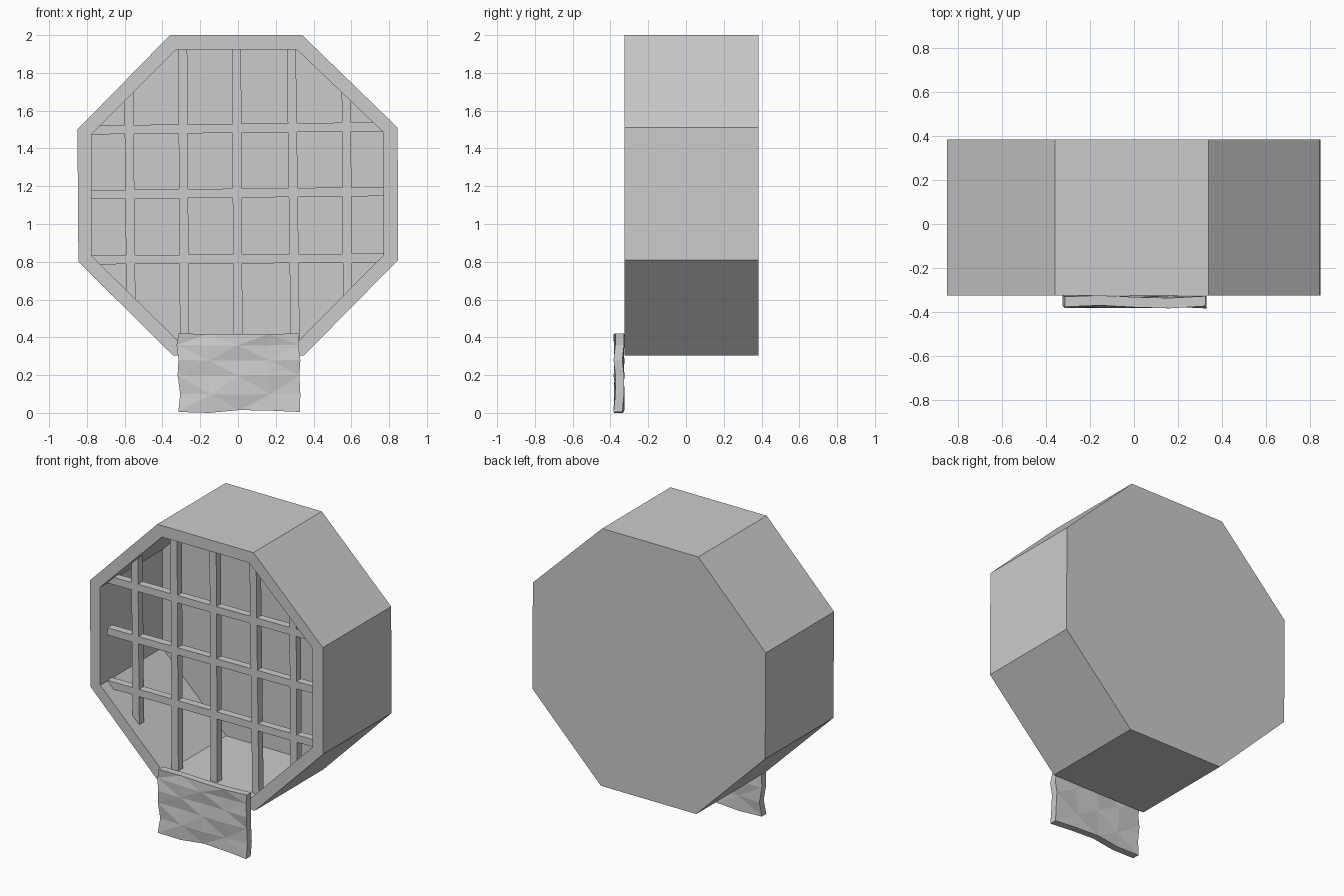
import bpy, bmesh, math
from mathutils import Vector

if "Cube" in bpy.data.objects:
    bpy.data.objects.remove(bpy.data.objects["Cube"])

OUTER = [(-0.36, 2.0), (0.34, 2.0), (0.845, 1.51), (0.848, 0.81),
         (0.35, 0.305), (-0.345, 0.305), (-0.845, 0.80), (-0.85, 1.50)]
INNER = [(-0.325, 1.925), (0.31, 1.925), (0.77, 1.485), (0.77, 0.835),
         (0.315, 0.375), (-0.31, 0.375), (-0.775, 0.83), (-0.775, 1.475)]
FRONT, BACK, CAVITY = -0.325, 0.385, 0.32


def finish(name, bm):
    bmesh.ops.recalc_face_normals(bm, faces=bm.faces)
    mesh = bpy.data.meshes.new(name)
    bm.to_mesh(mesh)
    bm.free()
    obj = bpy.data.objects.new(name, mesh)
    bpy.context.collection.objects.link(obj)
    return obj


# Eight-sided hollow case: back, outer wall, front rim, inner wall, inner back
def make_case():
    bm = bmesh.new()
    loops = [[bm.verts.new((x, y, z)) for x, z in profile]
             for profile, y in ((OUTER, BACK), (OUTER, FRONT),
                                (INNER, FRONT), (INNER, CAVITY))]
    for a, b in zip(loops, loops[1:]):
        for i in range(8):
            j = (i + 1) % 8
            bm.faces.new((a[i], a[j], b[j], b[i]))
    bm.faces.new(loops[0])
    bm.faces.new(loops[-1])
    finish("case", bm)


# Square grille bar between two (x, z) points, set back behind the rim
def make_bar(name, start, end, width=0.048, y0=-0.25, y1=-0.20):
    a, b = Vector(start), Vector(end)
    d = (b - a).normalized()
    side = Vector((-d.y, d.x)) * width / 2
    bm = bmesh.new()
    rings = [[bm.verts.new((p.x, y, p.y)) for p in (a - side, a + side, b + side, b - side)]
             for y in (y0, y1)]
    bm.faces.new(rings[0])
    bm.faces.new(rings[1])
    for i in range(4):
        j = (i + 1) % 4
        bm.faces.new((rings[0][i], rings[0][j], rings[1][j], rings[1][i]))
    finish(name, bm)


# Thin hanging flap with creased, faceted faces
def make_flap():
    rows = [(0.42, -0.315, 0.325), (0.36, -0.325, 0.32), (0.28, -0.315, 0.33),
            (0.20, -0.32, 0.325), (0.10, -0.306, 0.33), (0.012, -0.316, 0.328)]
    cols = 5
    bm = bmesh.new()
    sheets = []
    for y, amp in ((-0.377, 0.007), (-0.331, 0.006)):
        sheet = []
        for r, (z, left, right) in enumerate(rows):
            line = []
            for c in range(cols):
                t = c / (cols - 1)
                dy = amp * math.sin(r * 2.1 + c * 1.7)
                dz = 0.01 * math.sin(math.pi * t) * (1 if r == 5 else -0.3)
                if r == 5 and c == 1:
                    dz = -0.005
                line.append(bm.verts.new((left + (right - left) * t, y + dy, z + dz)))
            sheet.append(line)
        sheets.append(sheet)
        for r in range(len(rows) - 1):
            for c in range(cols - 1):
                p, q = sheet[r][c], sheet[r][c + 1]
                s, u = sheet[r + 1][c + 1], sheet[r + 1][c]
                if (r + c) % 2:
                    bm.faces.new((p, q, s))
                    bm.faces.new((p, s, u))
                else:
                    bm.faces.new((p, q, u))
                    bm.faces.new((q, s, u))

    def border(s):
        return (s[0] + [row[-1] for row in s[1:]] + s[-1][-2::-1]
                + [row[0] for row in s[-2:0:-1]])
    f, b = border(sheets[0]), border(sheets[1])
    for i in range(len(f)):
        j = (i + 1) % len(f)
        bm.faces.new((f[i], f[j], b[j], b[i]))
    # settle the lowest corner on the ground
    low = min(v.co.z for v in bm.verts)
    for v in bm.verts:
        if v.co.z < 0.05:
            v.co.z -= low
    finish("hanging_flap", bm)


make_case()
upright = [(-0.567, 0.60, -0.578, 1.70), (-0.283, 0.35, -0.293, 1.95),
           (0.0, 0.35, -0.008, 1.95), (0.303, 0.35, 0.282, 1.95),
           (0.58, 0.61, 0.573, 1.70)]
for n, (xa, za, xb, zb) in enumerate(upright):
    make_bar(f"grille_upright_{n + 1}", (xa, za), (xb, zb))
level = [(0.81, 0.82, 0.79), (1.155, 1.172, 0.79), (1.498, 1.515, 0.78)]
for n, (zl, zr, half) in enumerate(level):
    make_bar(f"grille_crossbar_{n + 1}", (-half, zl), (half, zr))
make_flap()
